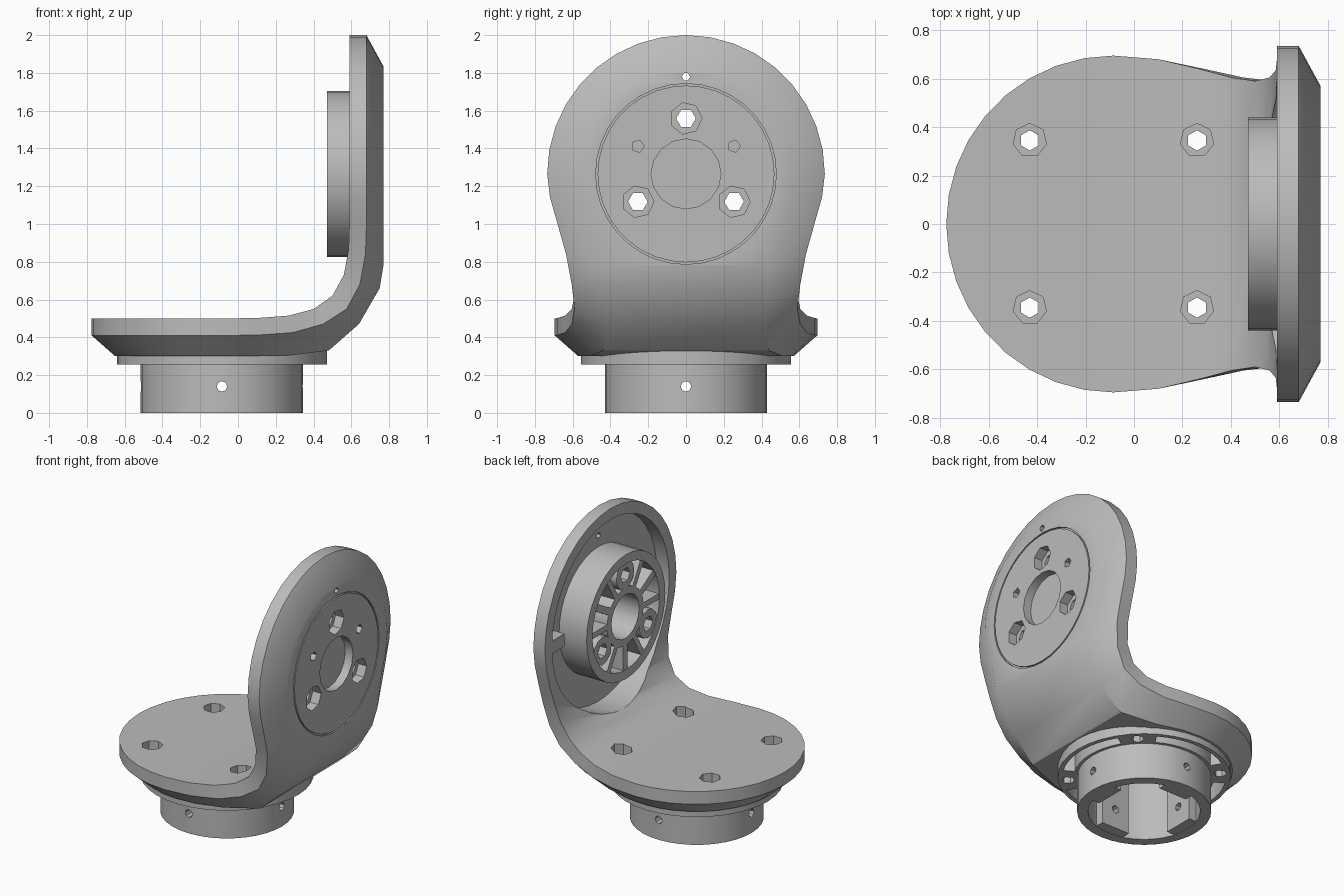
import bpy, bmesh
from math import cos, sin, pi, radians
from mathutils import Matrix, Vector

if "Cube" in bpy.data.objects:
    bpy.data.objects.remove(bpy.data.objects["Cube"])

GREY = (0.5, 0.5, 0.5, 1)
mat = bpy.data.materials.new("plain_grey")
mat.use_nodes = True
mat.diffuse_color = GREY
mat.node_tree.nodes["Principled BSDF"].inputs["Base Color"].default_value = GREY

AXES = {"X": Matrix.Rotation(pi / 2, 4, "Y"),
        "Y": Matrix.Rotation(-pi / 2, 4, "X"),
        "Z": Matrix.Identity(4)}
BASE = (-0.085, 0, 0)      # axis of the horizontal disc
HEAD = (0, 0, 1.265)       # axis of the upright disc
parts = []


def finish(name, bm, keep=True):
    bmesh.ops.recalc_face_normals(bm, faces=bm.faces)
    mesh = bpy.data.meshes.new(name)
    bm.to_mesh(mesh)
    bm.free()
    mesh.materials.append(mat)
    obj = bpy.data.objects.new(name, mesh)
    bpy.context.scene.collection.objects.link(obj)
    if keep:
        parts.append(obj)
    else:
        obj.hide_render = True
    return obj


def cyl(name, r, a, b, centre, axis="Z", n=32, keep=True):
    bm = bmesh.new()
    bmesh.ops.create_cone(bm, cap_ends=True, segments=n, radius1=r, radius2=r, depth=b - a)
    move = Matrix.Translation(centre) @ AXES[axis] @ Matrix.Translation((0, 0, (a + b) / 2))
    bmesh.ops.transform(bm, matrix=move, verts=bm.verts)
    return finish(name, bm, keep)


def arc(name, ro, ri, a, b, centre, axis="Z", start=0, sweep=2 * pi, n=36, keep=True):
    """Ring, or part of one, with a rectangular section."""
    bm = bmesh.new()
    move = Matrix.Translation(centre) @ AXES[axis]
    full = sweep > 6.28
    rows = []
    for i in range(n if full else n + 1):
        t = start + sweep * i / n
        rows.append([bm.verts.new(move @ Vector((r * cos(t), r * sin(t), h)))
                     for r, h in ((ro, a), (ro, b), (ri, b), (ri, a))])
    for i in range(n):
        p, q = rows[i], rows[(i + 1) % len(rows)]
        for k in range(4):
            bm.faces.new((p[k], p[(k + 1) % 4], q[(k + 1) % 4], q[k]))
    if not full:
        bm.faces.new(rows[0])
        bm.faces.new(rows[-1])
    return finish(name, bm, keep)


def box(name, size, offset, centre, axis="Z", turn=0):
    bm = bmesh.new()
    bmesh.ops.create_cube(bm, size=1)
    move = (Matrix.Translation(centre) @ Matrix.Rotation(turn, 4, axis)
            @ Matrix.Translation(offset) @ Matrix.Diagonal((*size, 1)))
    bmesh.ops.transform(bm, matrix=move, verts=bm.verts)
    return finish(name, bm)


def combine(targets, tool, operation="DIFFERENCE"):
    for obj in targets:
        mod = obj.modifiers.new("combine", "BOOLEAN")
        mod.operation, mod.object, mod.solver = operation, tool, "EXACT"
        bpy.context.view_layer.objects.active = obj
        bpy.ops.object.modifier_apply(modifier=mod.name)
    if tool in parts:
        parts.remove(tool)
    bpy.data.objects.remove(tool)


# Bracket body: sections of inner edge, rim edge, outer edge, and two half widths
sections = []
for i in range(10):
    t = pi / 2 * i / 9
    x, xo = BASE[0] - 0.69 * cos(t), BASE[0] - 0.565 * cos(t)
    sections.append(((x, 0.5), (x, 0.41), (xo, 0.3), 0.695 * sin(t), 0.57 * sin(t)))
sections += [
    ((0.1, 0.502), (0.1, 0.412), (0.06, 0.3), 0.68, 0.56),
    ((0.27, 0.515), (0.29, 0.425), (0.24, 0.3), 0.64, 0.51),
    ((0.4, 0.55), (0.45, 0.47), (0.48, 0.33), 0.605, 0.44),
    ((0.5, 0.62), (0.575, 0.55), (0.64, 0.47), 0.59, 0.42),
    ((0.56, 0.73), (0.645, 0.68), (0.75, 0.66), 0.605, 0.43),
    ((0.585, 0.86), (0.675, 0.84), (0.77, 0.78), 0.635, 0.46),
    ((0.59, 1.0), (0.68, 1.0), (0.77, 0.98), 0.68, 0.5),
    ((0.59, 1.14), (0.68, 1.14), (0.77, 1.13), 0.72, 0.55)]
for i in range(10):
    t = pi / 2 * i / 9
    z, zo = HEAD[2] + 0.735 * sin(t), HEAD[2] + 0.57 * sin(t)
    sections.append(((0.59, z), (0.68, z), (0.77, zo), 0.735 * cos(t), 0.57 * cos(t)))

bm = bmesh.new()
rows = []
for inner, rim, outer, w, wo in sections:
    loop = ((inner, w), (inner, -w), (rim, -w), (outer, -wo), (outer, wo), (rim, w))
    rows.append([bm.verts.new((p[0], y, p[1])) for p, y in loop])
for p, q in zip(rows, rows[1:]):
    for k in range(6):
        bm.faces.new((p[k], p[(k + 1) % 6], q[(k + 1) % 6], q[k]))
bmesh.ops.remove_doubles(bm, verts=bm.verts, dist=0.0005)
body = finish("bracket_body", bm)
combine([body], cyl("flange", 0.555, 0.255, 0.345, BASE, n=36), "UNION")

# Dished back of the upright disc, and hollow under the horizontal one
combine([body], cyl("dish_cutter", 0.655, 0.3, 0.685, HEAD, "X", 40, False))
combine([body], cyl("hollow_cutter", 0.362, 0.1, 0.42, BASE, keep=False))

# Outer face: thin circular groove and central recess
combine([body], arc("groove_cutter", 0.478, 0.468, 0.757, 0.8, HEAD, "X", keep=False))
combine([body], cyl("recess_cutter", 0.185, 0.71, 0.8, HEAD, "X", 16, False))

# Flange slots and mounting screw holes
for k in range(4):
    t = pi / 2 * k
    combine([body], arc("slot_cutter", 0.525, 0.45, 0.2, 0.39, BASE, start=t - radians(31),
                        sweep=radians(62), n=8, keep=False))
    spot = (BASE[0] + 0.488 * cos(t + pi / 4), 0.488 * sin(t + pi / 4), 0)
    combine([body], cyl("sink_cutter", 0.07, 0.425, 0.7, spot, n=7, keep=False))
    combine([body], cyl("screw_cutter", 0.042, 0.1, 0.7, spot, n=6, keep=False))

# Lower socket with four inner pads and cross holes
socket = [arc("socket_tube", 0.43, 0.36, 0, 0.31, BASE)]
for k in range(4):
    socket.append(box("socket_pad", (0.1, 0.22, 0.42), (0.335, 0, 0.213), BASE, turn=pi / 2 * k))
for axis in "XY":
    combine(socket, cyl("pin_cutter", 0.028, -0.7, 0.7, (BASE[0], 0, 0.14), axis, 8, False))

# Upright hub: outer wall, inner ring, spokes and screw posts
arc("hub_wall", 0.44, 0.375, 0.47, 0.7, HEAD, "X")
arc("hub_ring", 0.205, 0.155, 0.475, 0.7, HEAD, "X", n=20)
ribs = []
for k in range(6):
    t = pi / 3 * k
    box("hub_spoke", (0.215, 0.2, 0.04), (0.5825, 0.29, 0), HEAD, "X", t)
    a = t + pi / 6
    spot = (0, 0.294 * cos(a), HEAD[2] + 0.294 * sin(a))
    if k % 2:
        post = cyl("screw_post", 0.1, 0.475, 0.7, spot, "X", 12)
        combine([body, post], cyl("bolt_cutter", 0.052, 0.3, 0.9, spot, "X", 6, False))
        combine([body], cyl("bolt_sink", 0.085, 0.705, 0.9, spot, "X", 7, False))
    else:
        box("hub_spoke", (0.215, 0.2, 0.05), (0.5825, 0.29, 0), HEAD, "X", a)
        if k < 4:
            combine([body], cyl("pilot_cutter", 0.034, 0.695, 0.9, spot, "X", 5, False))

# Index hole and stop block
combine([body], cyl("index_cutter", 0.022, 0.3, 0.9, (0, 0, 1.78), "X", 6, False))
box("stop_block", (0.105, 0.15, 0.09), (0.643, 0.59, 0), HEAD)

# Smooth curves with crisp edges
bpy.ops.object.select_all(action="DESELECT")
for obj in parts:
    obj.select_set(True)
bpy.context.view_layer.objects.active = body
bpy.ops.object.shade_smooth_by_angle(angle=radians(32))
